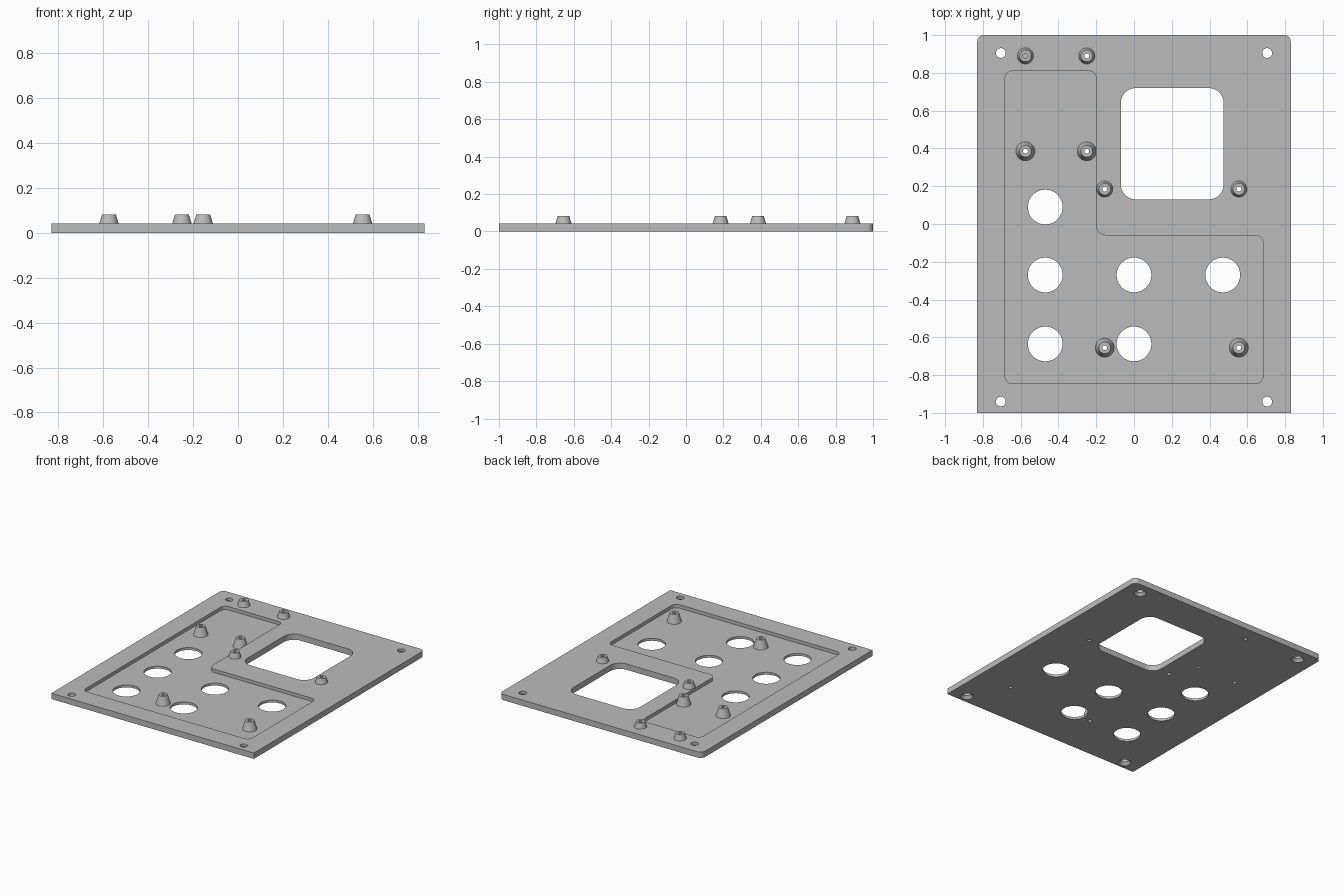
import bpy, bmesh, math
from mathutils import Vector

cube = bpy.data.objects.get("Cube")
if cube:
    bpy.data.objects.remove(cube, do_unlink=True)

TOP, FLOOR, STUD_TOP = 0.043, 0.018, 0.082
PILOT = 0.013

grey = bpy.data.materials.new("panel grey")
grey.use_nodes = True
colour = (0.5, 0.5, 0.5, 1)
grey.diffuse_color = colour
grey.node_tree.nodes["Principled BSDF"].inputs["Base Color"].default_value = colour


def circle(x, y, r, sides=48):
    return [(x + r * math.cos(2 * math.pi * i / sides),
             y + r * math.sin(2 * math.pi * i / sides)) for i in range(sides)]


def rounded(corners, steps=8):
    """Right-angled outline; each corner is (x, y, radius)."""
    out = []
    for i, (x, y, r) in enumerate(corners):
        p = Vector((x, y))
        if r == 0:
            out.append((x, y))
            continue
        a = (Vector(corners[i - 1][:2]) - p).normalized()
        b = (Vector(corners[(i + 1) % len(corners)][:2]) - p).normalized()
        for s in range(steps + 1):
            t = math.pi / 2 * s / steps
            q = p + r * (a + b) - r * (b * math.cos(t) + a * math.sin(t))
            out.append((q.x, q.y))
    return out


def loft(name, rings, tube=False):
    """Skin a stack of (outline, z) rings; cap the ends or close into a tube."""
    bm = bmesh.new()
    loops = [[bm.verts.new((x, y, z)) for x, y in outline] for outline, z in rings]
    pairs = list(zip(loops, loops[1:]))
    if tube:
        pairs.append((loops[-1], loops[0]))
    else:
        bm.faces.new(loops[0])
        bm.faces.new(loops[-1])
    for lo, hi in pairs:
        for i in range(len(lo)):
            bm.faces.new((lo[i - 1], lo[i], hi[i], hi[i - 1]))
    bmesh.ops.recalc_face_normals(bm, faces=bm.faces)
    mesh = bpy.data.meshes.new(name)
    bm.to_mesh(mesh)
    bm.free()
    mesh.materials.append(grey)
    obj = bpy.data.objects.new(name, mesh)
    bpy.context.collection.objects.link(obj)
    return obj


def activate(obj):
    bpy.ops.object.select_all(action='DESELECT')
    obj.select_set(True)
    bpy.context.view_layer.objects.active = obj


def cut(target, cutter):
    cutter.hide_render = True
    mod = target.modifiers.new("cut", 'BOOLEAN')
    mod.operation, mod.solver, mod.object = 'DIFFERENCE', 'EXACT', cutter
    activate(target)
    bpy.ops.object.modifier_apply(modifier=mod.name)
    bpy.data.objects.remove(cutter, do_unlink=True)


def cut_through(target, outline, z0=-0.1):
    cut(target, loft("cutter", [(outline, z0), (outline, 0.1)]))


# Plate with rounded back corners
W, R = 0.83, 0.035
outline = rounded([(-W, -1, 0), (W, -1, 0), (W, 1, R), (-W, 1, R)])
plate = loft("base_plate", [(outline, 0), (outline, TOP)])

# L-shaped pocket
P, F = 0.683, 0.04
cut_through(plate, rounded([(-P, -0.845, F), (P, -0.845, F), (P, -0.06, F),
                            (-0.2, -0.06, 0.05), (-0.2, 0.81, F), (-P, 0.81, F)]), FLOOR)

# Window
x0, x1, y0, y1, F = -0.07, 0.475, 0.13, 0.72, 0.08
cut_through(plate, rounded([(x0, y0, F), (x1, y0, F), (x1, y1, F), (x0, y1, F)]))

# Button holes
for x, y in [(-0.47, 0.09), (-0.47, -0.27), (0, -0.27), (0.47, -0.27),
             (-0.47, -0.635), (0, -0.635)]:
    cut_through(plate, circle(x, y, 0.092))

# Corner screw holes, countersunk underneath
for x in (-0.705, 0.705):
    for y in (-0.94, 0.905):
        wide, narrow = circle(x, y, 0.044, 32), circle(x, y, 0.026, 32)
        cut(plate, loft("cutter", [(wide, -0.01), (wide, 0.002),
                                   (narrow, 0.022), (narrow, 0.1)]))

# Tapered standoffs: (x, y, stands in the pocket, drilled through)
studs = [(-0.575, 0.89, False, False), (-0.25, 0.89, False, True),
         (-0.575, 0.385, True, True), (-0.25, 0.385, True, True),
         (-0.155, 0.185, False, True), (0.555, 0.185, False, True),
         (-0.155, -0.655, True, True), (0.555, -0.655, True, True)]
parts = [plate]
for n, (x, y, sunk, drilled) in enumerate(studs, 1):
    base = (FLOOR if sunk else TOP) - 0.002
    foot = circle(x, y, 0.031 + 0.3 * (STUD_TOP - base), 32)
    bore = circle(x, y, PILOT, 32)
    parts.append(loft(f"standoff_{n}", [
        (foot, base), (circle(x, y, 0.031, 32), STUD_TOP), (bore, STUD_TOP),
        (bore, base if drilled else base + 0.01)], tube=drilled))
    if drilled:
        cut_through(plate, bore)

for obj in parts:
    activate(obj)
    bpy.ops.object.shade_smooth_by_angle(angle=math.radians(30))
